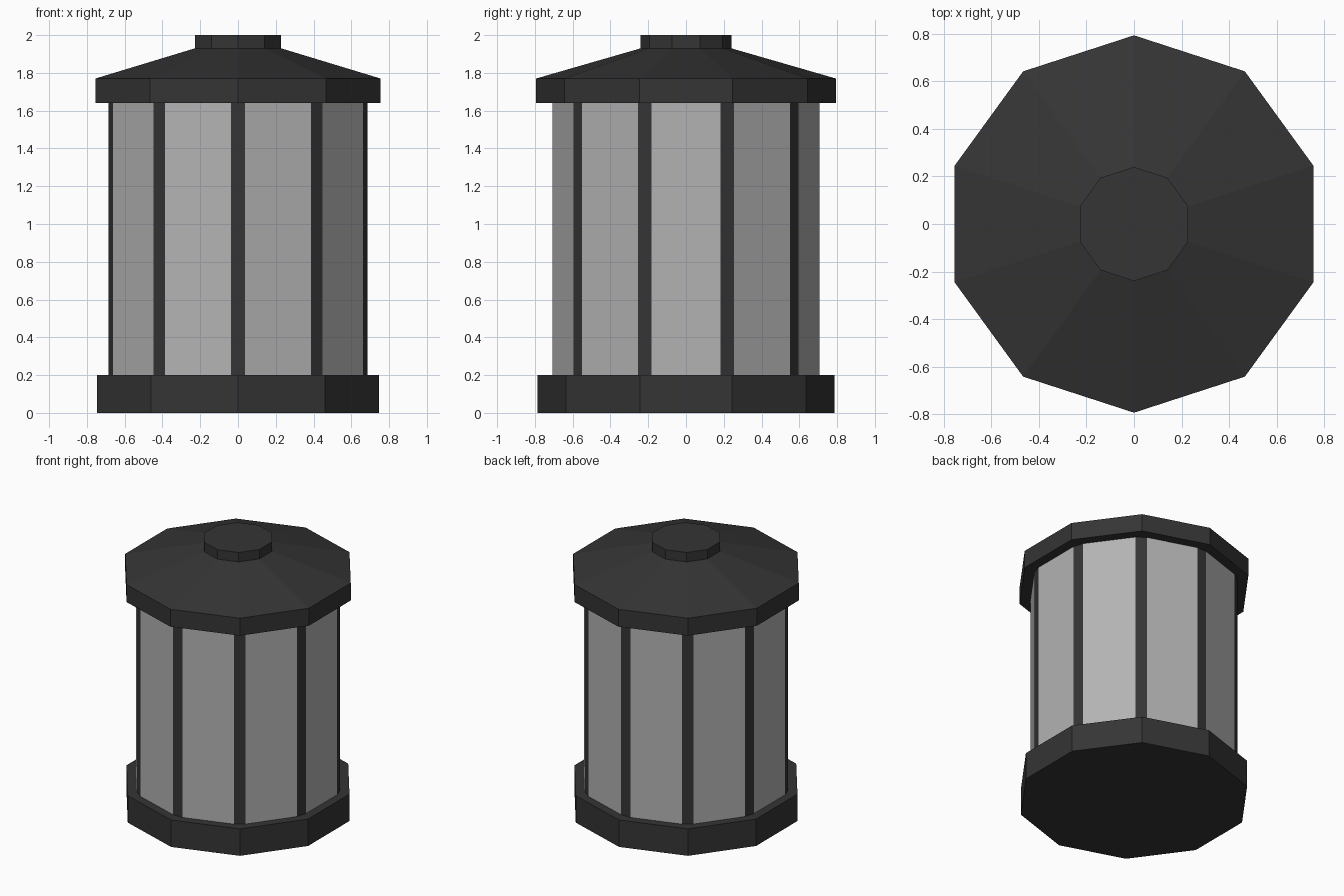
import bpy, bmesh, math

if "Cube" in bpy.data.objects:
    bpy.data.objects.remove(bpy.data.objects["Cube"])

SIDES = 10
STEP = 2 * math.pi / SIDES


def material(name, value):
    mat = bpy.data.materials.new(name)
    mat.diffuse_color = (value, value, value, 1)
    mat.use_nodes = True
    mat.node_tree.nodes["Principled BSDF"].inputs["Base Color"].default_value = mat.diffuse_color
    return mat


dark = material("dark_metal", 0.035)
pale = material("pale_glass", 0.45)


def finish(name, bm, mat):
    mesh = bpy.data.meshes.new(name)
    bm.to_mesh(mesh)
    bm.free()
    mesh.materials.append(mat)
    obj = bpy.data.objects.new(name, mesh)
    bpy.context.collection.objects.link(obj)
    return obj


def decagon_solid(name, profile):
    """Stack decagon rings given as (radius, z), capped at both ends."""
    bm = bmesh.new()
    rings = [[bm.verts.new((r * math.sin(i * STEP), -r * math.cos(i * STEP), z))
              for i in range(SIDES)] for r, z in profile]
    for low, high in zip(rings, rings[1:]):
        for i in range(SIDES):
            j = (i + 1) % SIDES
            bm.faces.new((low[i], low[j], high[j], high[i]))
    bm.faces.new(rings[0][::-1])
    bm.faces.new(rings[-1])
    return finish(name, bm, dark)


def wall_point(index, side):
    """Plan position of one edge of the flat post at a corner."""
    a, apothem, half = index * STEP, 0.708, 0.038
    return (apothem * math.sin(a) + side * half * math.cos(a),
            -apothem * math.cos(a) + side * half * math.sin(a))


def wall(name, mat, spans):
    bm = bmesh.new()
    for p, q in spans:
        bm.faces.new([bm.verts.new((*c, z)) for c, z in
                      ((p, 0.2), (q, 0.2), (q, 1.64), (p, 1.64))])
    return finish(name, bm, mat)


# Base plinth
decagon_solid("base", [(0.785, 0), (0.785, 0.2)])

# Upright corner posts and the glass panes between them
wall("posts", dark, [(wall_point(i, -1), wall_point(i, 1)) for i in range(SIDES)])
wall("panes", pale, [(wall_point(i, 1), wall_point(i + 1, -1)) for i in range(SIDES)])

# Sloping roof with the small top cap
decagon_solid("roof", [(0.794, 1.64), (0.794, 1.77), (0.24, 1.93), (0.24, 2.0)])
